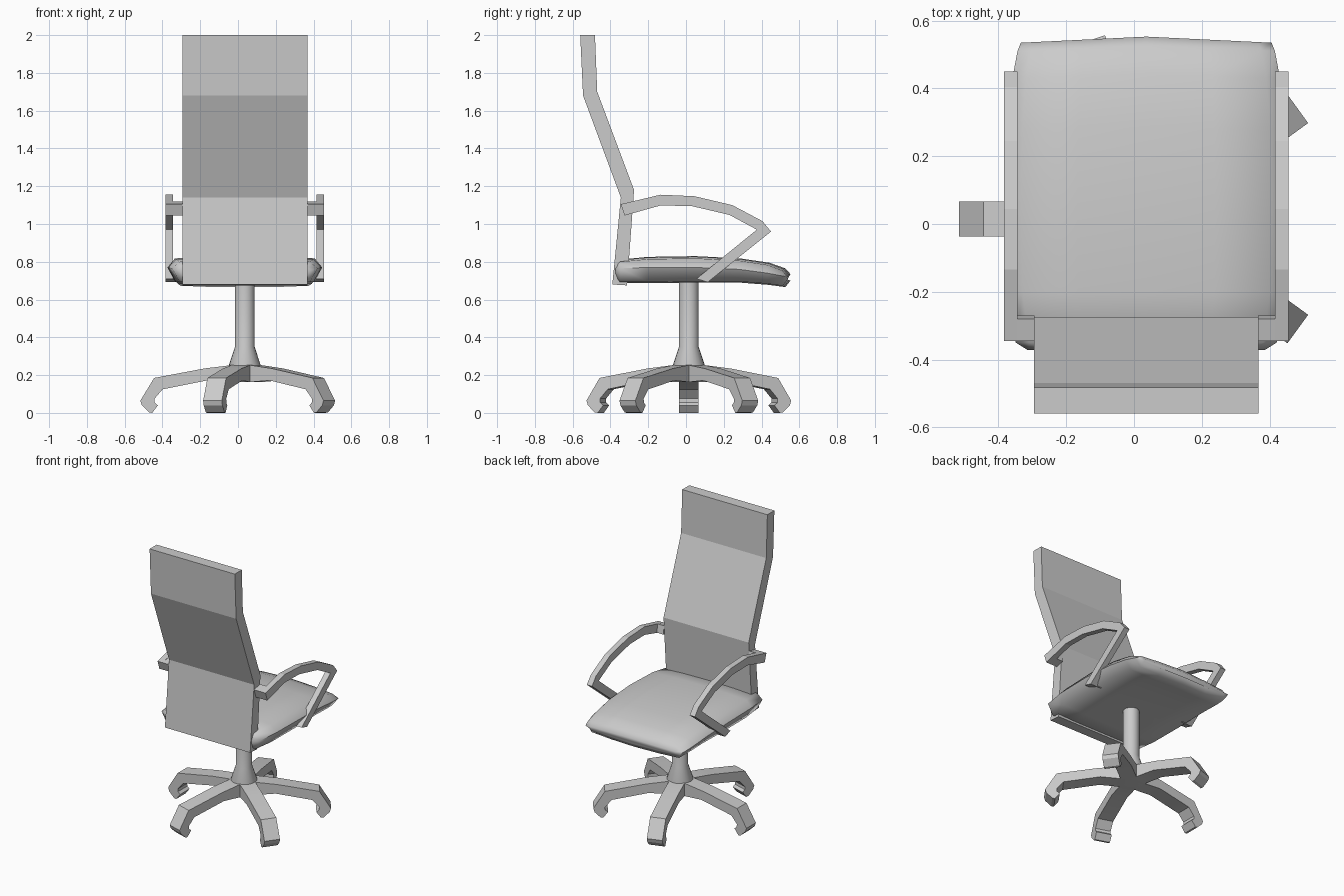
import bpy, bmesh, math
from mathutils import Matrix, Vector

if "Cube" in bpy.data.objects:
    bpy.data.objects.remove(bpy.data.objects["Cube"])

CX, CY = 0.036, 0.015   # chair axis


def finish(name, bm, smooth=None):
    bmesh.ops.remove_doubles(bm, verts=bm.verts, dist=1e-5)
    bmesh.ops.recalc_face_normals(bm, faces=bm.faces)
    me = bpy.data.meshes.new(name)
    bm.to_mesh(me)
    bm.free()
    ob = bpy.data.objects.new(name, me)
    bpy.context.collection.objects.link(ob)
    if smooth:
        bpy.ops.object.select_all(action='DESELECT')
        ob.select_set(True)
        bpy.context.view_layer.objects.active = ob
        bpy.ops.object.shade_smooth_by_angle(angle=math.radians(smooth))
    return ob


def slab(bm, profile, x0, x1):
    """Extrude a (y, z) profile from x0 to x1."""
    f = bm.faces.new([bm.verts.new((x0, y, z)) for y, z in profile])
    ext = bmesh.ops.extrude_face_region(bm, geom=[f])['geom']
    new = [v for v in ext if isinstance(v, bmesh.types.BMVert)]
    bmesh.ops.translate(bm, verts=new, vec=(x1 - x0, 0, 0))
    return list({v for v in bm.verts if v in new or v in f.verts})


# Backrest: bent panel
bm = bmesh.new()
slab(bm, [(-0.56, 2), (-0.545, 1.68), (-0.345, 1.14), (-0.39, 0.68),
          (-0.312, 0.675), (-0.275, 1.18), (-0.47, 1.70), (-0.482, 2)],
     CX - 0.331, CX + 0.331)
finish("backrest", bm)

# Armrests: bent band plus inward mounts to backrest and seat
ARM = [(-0.345, 1.105), (-0.135, 1.155), (0.045, 1.147), (0.245, 1.10),
       (0.405, 1.015), (0.45, 0.96), (0.115, 0.692), (0.055, 0.71),
       (0.375, 0.97), (0.23, 1.048), (0.03, 1.095), (-0.135, 1.098),
       (-0.325, 1.045)]
BACK_MOUNT = [(-0.345, 1.105), (-0.28, 1.12), (-0.27, 1.062), (-0.325, 1.045)]
SEAT_MOUNT = [(0.055, 0.71), (0.115, 0.692), (0.14, 0.715), (0.09, 0.74)]
for side, label in ((-1, "left"), (1, "right")):
    bm = bmesh.new()
    slab(bm, ARM, CX + side * 0.42, CX + side * 0.38)
    slab(bm, BACK_MOUNT, CX + side * 0.38, CX + side * 0.33)
    slab(bm, SEAT_MOUNT, CX + side * 0.38, CX + side * 0.335)
    finish(label + "_armrest", bm)

# Seat cushion: rings lofted along y -> (y, half width, top, middle, bottom)
STATIONS = [(-0.372, 0.35, 0.79, 0.755, 0.71), (-0.35, 0.385, 0.812, 0.765, 0.688),
            (-0.2, 0.405, 0.826, 0.77, 0.687), (0.05, 0.41, 0.83, 0.77, 0.69),
            (0.28, 0.405, 0.818, 0.76, 0.69), (0.43, 0.395, 0.795, 0.74, 0.678),
            (0.51, 0.38, 0.765, 0.725, 0.667), (0.535, 0.37, 0.735, 0.72, 0.70)]
bm = bmesh.new()
rings = []
for y, hw, top, mid, bot in STATIONS:
    sh = hw - 0.04
    half = [(-hw, mid), (-sh, top - 0.012), (-sh * 0.55, top - 0.003), (0, top),
            (sh * 0.55, top - 0.003), (sh, top - 0.012), (hw, mid),
            (sh, bot + 0.006), (sh * 0.55, bot), (0, bot), (-sh * 0.55, bot), (-sh, bot + 0.006)]
    bow = 0.018 * max(0, y / 0.535) ** 2      # front edge bows forward
    rings.append([bm.verts.new((CX + x, y + bow * (1 - abs(x) / hw), z)) for x, z in half])
for a, b in zip(rings, rings[1:]):
    for i in range(12):
        j = (i + 1) % 12
        bm.faces.new((a[i], a[j], b[j], b[i]))
bm.faces.new(rings[0])
bm.faces.new(rings[-1])
finish("seat", bm, 60)

# Gas column: flared foot and straight tube
bm = bmesh.new()
N = 24
prev = None
for r, z in [(0.075, 0.17), (0.085, 0.25), (0.052, 0.35), (0.052, 0.70)]:
    ring = [bm.verts.new((CX + r * math.cos(2 * math.pi * i / N),
                          CY + r * math.sin(2 * math.pi * i / N), z)) for i in range(N)]
    if prev:
        for i in range(N):
            j = (i + 1) % N
            bm.faces.new((prev[i], prev[j], ring[j], ring[i]))
    else:
        bm.faces.new(ring)
    prev = ring
bm.faces.new(prev)
finish("column", bm, 35)

# Five-star base: leg with hooked foot, repeated around the axis
LEG = [(0, 0.255), (0.07, 0.253), (0.215, 0.235), (0.48, 0.185), (0.553, 0.065),
       (0.545, 0.04), (0.507, 0.003), (0.49, 0.0), (0.46, 0.04), (0.477, 0.055),
       (0.478, 0.075), (0.435, 0.125), (0.2, 0.172), (0.07, 0.163), (0, 0.163)]
for k in range(5):
    bm = bmesh.new()
    slab(bm, LEG, -0.052, 0.052)
    ang = math.radians(90 + 72 * k)   # profile runs along +y, first leg points to -x
    bm.transform(Matrix.Translation(Vector((CX, CY, 0))) @ Matrix.Rotation(ang, 4, 'Z'))
    finish("base_leg_%d" % (k + 1), bm, 25)
